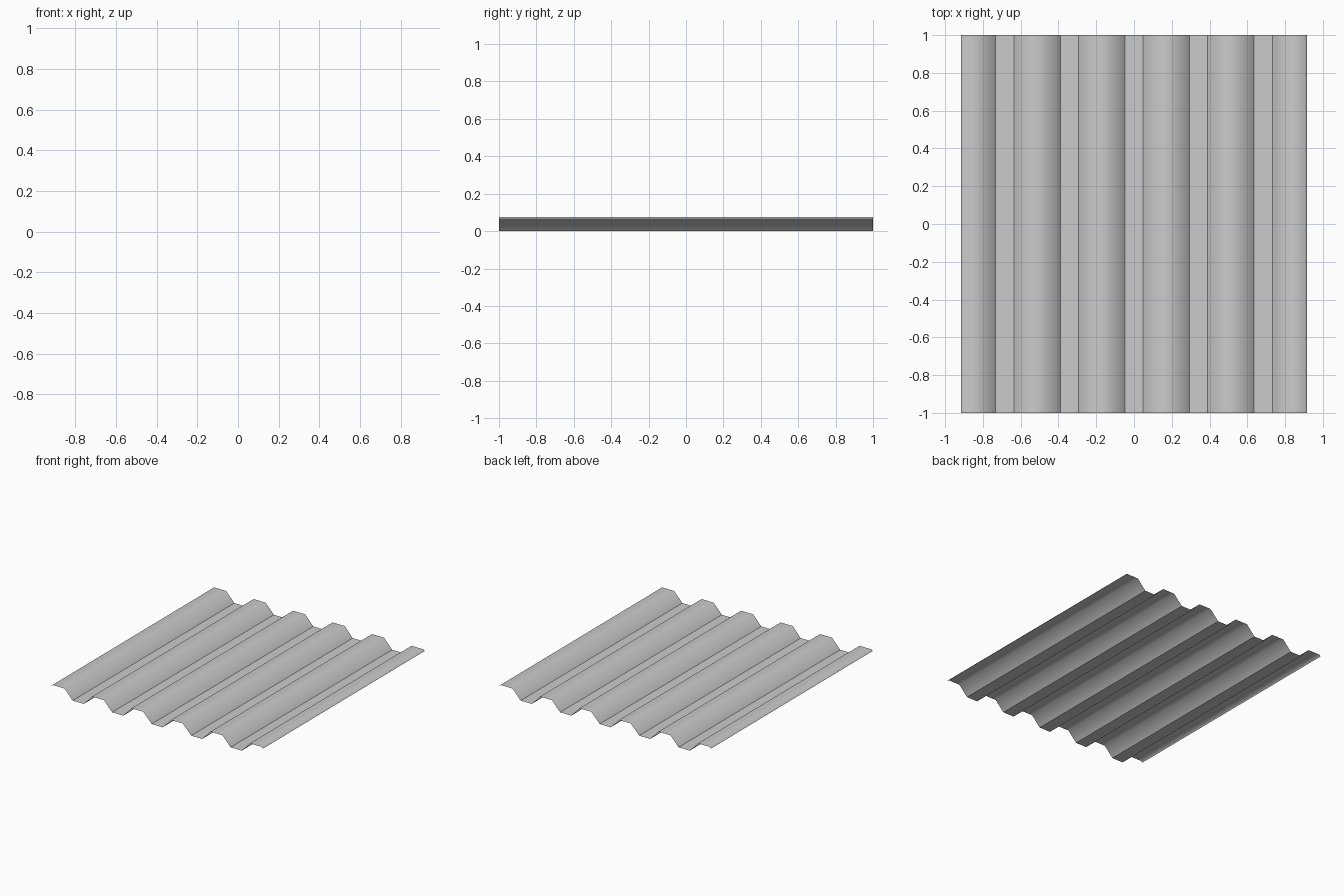
import bpy
import bmesh

if "Cube" in bpy.data.objects:
    bpy.data.objects.remove(bpy.data.objects["Cube"])

PITCH = 0.342      # spacing of the ribs
VALLEY = 0.048     # half width of a valley floor
CREST = 0.052      # half width of a crest
HEIGHT = 0.076

# Right half of the cross-section: valley, slope, crest, repeated
half = []
for i in range(3):
    valley = i * PITCH
    crest = valley + PITCH / 2
    if i:
        half.append((valley - VALLEY, 0))
    half += [(valley + VALLEY, 0), (crest - CREST, HEIGHT), (crest + CREST, HEIGHT)]
half.append((0.916, HEIGHT - 0.011))   # small turned-down lip

# Mirror to the full profile
profile = [(-x, z) for x, z in reversed(half)] + half

# Sweep the profile along y as a thin single-surface sheet
bm = bmesh.new()
rows = [(bm.verts.new((x, -1, z)), bm.verts.new((x, 1, z))) for x, z in profile]
for (a, b), (c, d) in zip(rows, rows[1:]):
    bm.faces.new((a, c, d, b)).smooth = True

# Crests are shaded softly, valley folds stay crisp
for front, back in rows:
    if front.co.z < 0.001:
        bm.edges.get((front, back)).smooth = False

mesh = bpy.data.meshes.new("corrugated_sheet")
bm.to_mesh(mesh)
bm.free()
sheet = bpy.data.objects.new("corrugated_sheet", mesh)
bpy.context.collection.objects.link(sheet)
